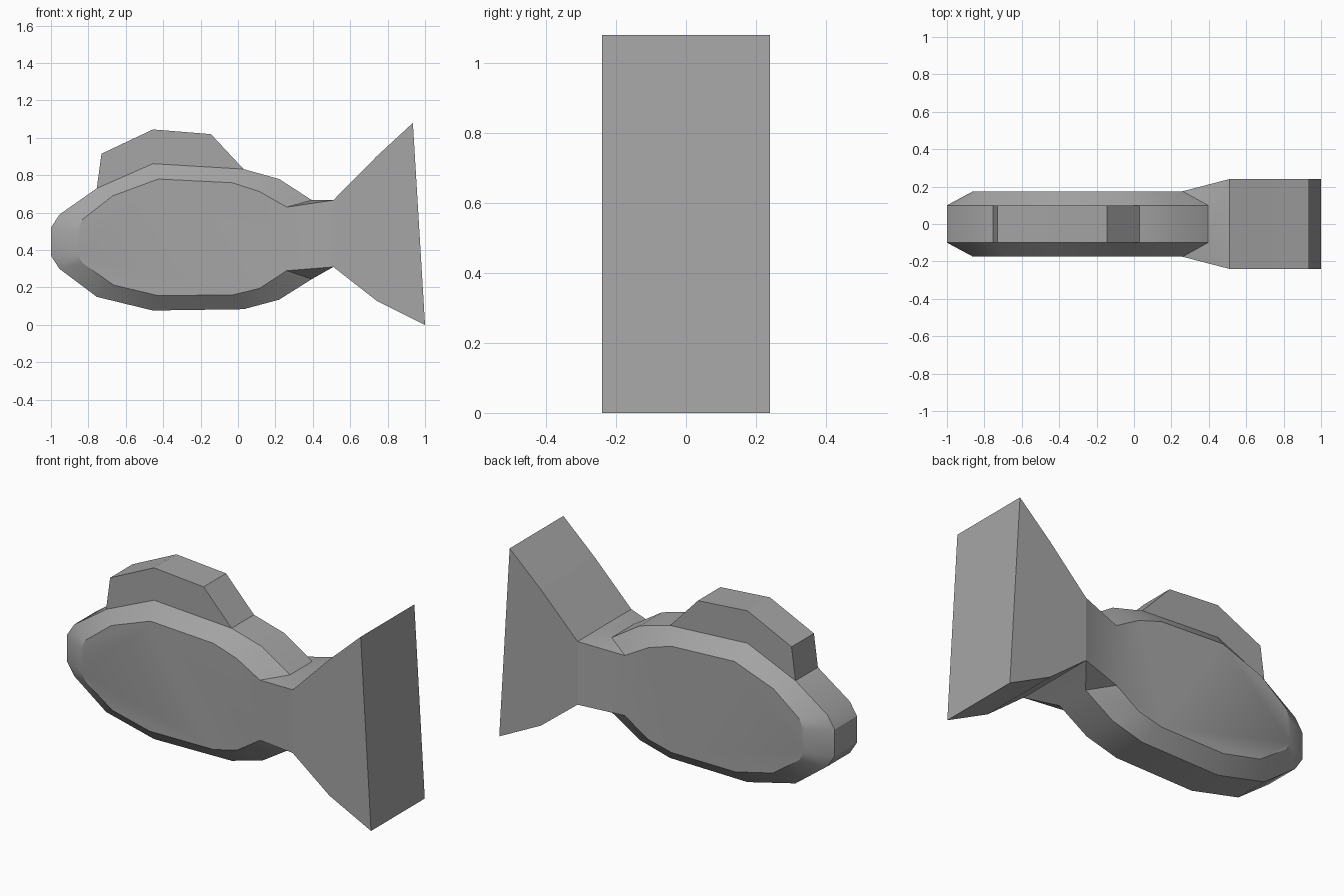
import bpy, bmesh, math

if "Cube" in bpy.data.objects:
    bpy.data.objects.remove(bpy.data.objects["Cube"], do_unlink=True)

grey = bpy.data.materials.new("plain grey")
grey.use_nodes = True
color = (0.38, 0.38, 0.38, 1)
grey.diffuse_color = color
grey.node_tree.nodes["Principled BSDF"].inputs["Base Color"].default_value = color

SIDE, SPINE, TAIL = 0.175, 0.10, 0.24   # half thicknesses


def finish(bm, name, smooth_angle=None):
    bmesh.ops.recalc_face_normals(bm, faces=bm.faces)
    mesh = bpy.data.meshes.new(name)
    bm.to_mesh(mesh)
    bm.free()
    mesh.materials.append(grey)
    obj = bpy.data.objects.new(name, mesh)
    bpy.context.collection.objects.link(obj)
    if smooth_angle:
        bpy.ops.object.select_all(action='DESELECT')
        obj.select_set(True)
        bpy.context.view_layer.objects.active = obj
        bpy.ops.object.shade_smooth_by_angle(angle=math.radians(smooth_angle))
    return obj


def ring(bm, profile, y):
    return [bm.verts.new((x, y, z)) for x, z in profile]


def bridge(bm, a, b):
    for i in range(len(a) - 1):
        bm.faces.new((a[i], a[i + 1], b[i + 1], b[i]))


def slab(name, profile, half):
    bm = bmesh.new()
    a, b = ring(bm, profile, -half), ring(bm, profile, half)
    bm.faces.new(a)
    bm.faces.new(b)
    bridge(bm, a + a[:1], b + b[:1])
    return finish(bm, name)


# Body outlines, from the tail root over the back, round the nose and under the belly
spine = [(0.395, 0.667), (0.22, 0.78), (0.03, 0.833), (-0.455, 0.862), (-0.755, 0.73),
         (-0.955, 0.59), (-1, 0.52), (-1, 0.37), (-0.955, 0.30), (-0.755, 0.15),
         (-0.455, 0.077), (0.03, 0.084), (0.22, 0.135), (0.395, 0.245)]
flank = [(0.26, 0.63), (0.115, 0.713), (-0.03, 0.76), (-0.425, 0.78), (-0.67, 0.69),
         (-0.83, 0.565), (-0.86, 0.51), (-0.86, 0.38), (-0.83, 0.33), (-0.665, 0.213),
         (-0.43, 0.157), (-0.03, 0.16), (0.115, 0.195), (0.26, 0.29)]
root = [(0.51, 0.667), (0.51, 0.31)]

# Body with chamfered flanks and the neck flaring into the tail
bm = bmesh.new()
middle, roots = [], []
for s in (-1, 1):
    side, mid, neck = (ring(bm, p, s * h) for p, h in
                       ((flank, SIDE), (spine, SPINE), (root, TAIL)))
    bm.faces.new(side)
    bridge(bm, side, mid)
    bm.faces.new((side[0], side[-1], neck[1], neck[0]))
    for i, k in ((0, 0), (-1, 1)):
        bm.faces.new((side[i], mid[i], neck[k]))
    middle.append(mid)
    roots.append(neck)
bridge(bm, *middle)
for i, k in ((0, 0), (-1, 1)):
    bm.faces.new((middle[0][i], middle[1][i], roots[1][k], roots[0][k]))
finish(bm, "body", 30)

# Tail fin and back fin
slab("tail_fin", [root[0], (0.74, 0.90), (0.935, 1.08), (1, 0), (0.74, 0.13), root[1]], TAIL)
slab("back_fin", [spine[4], (-0.73, 0.915), (-0.455, 1.045), (-0.145, 1.02),
                  spine[2], spine[3]], SPINE)
